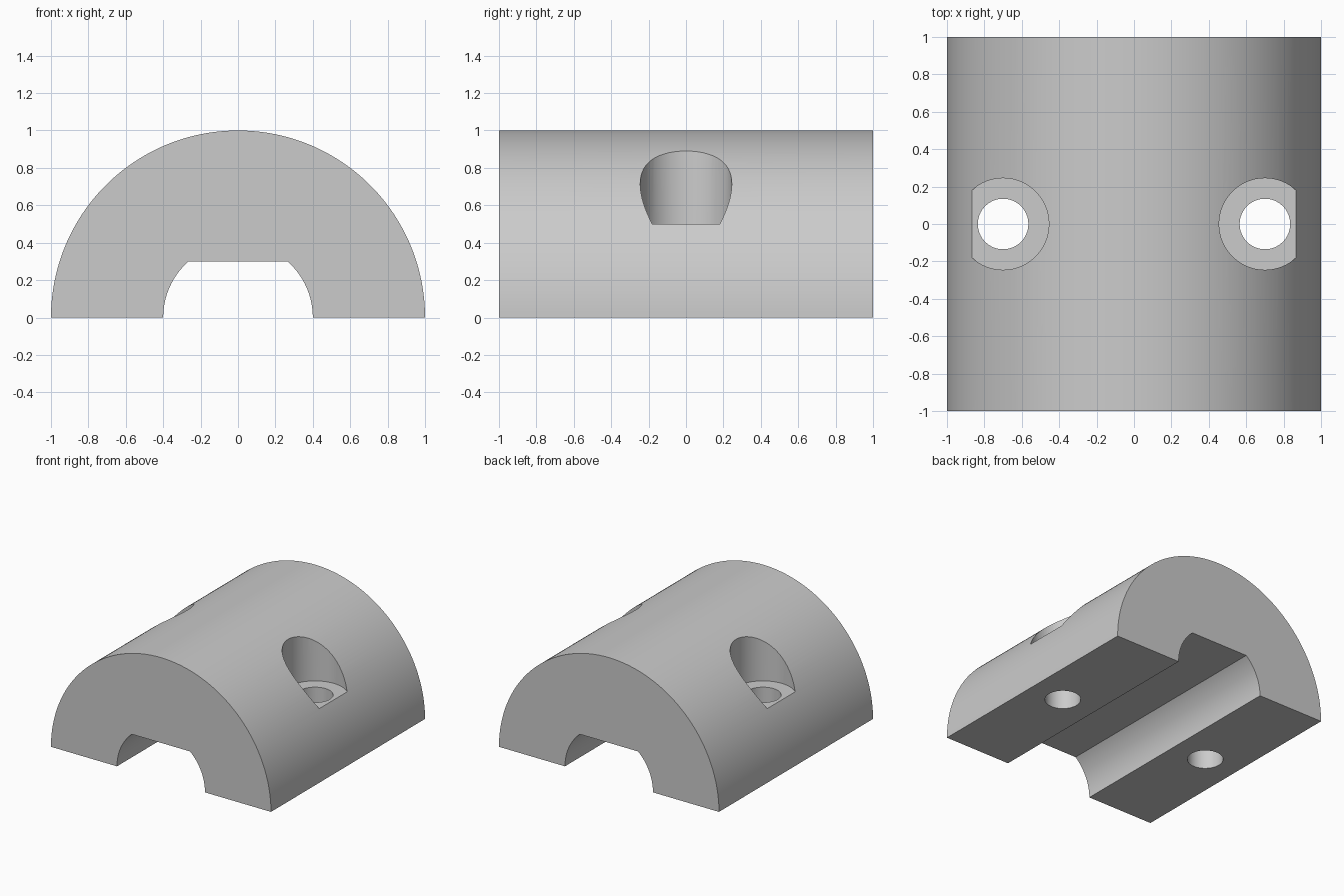
import bpy
import bmesh
import math
from mathutils import Matrix

cube = bpy.data.objects.get("Cube")
if cube:
    bpy.data.objects.remove(cube, do_unlink=True)

OUTER_R, BORE_R, BORE_TOP = 1.0, 0.4, 0.3
HALF_LENGTH = 1.0
HOLE_X, HOLE_R = 0.7, 0.135
RECESS_R, RECESS_Z = 0.245, 0.5

grey = bpy.data.materials.new("plain grey")
grey.use_nodes = True
colour = (0.6, 0.6, 0.6, 1)
grey.diffuse_color = colour
grey.node_tree.nodes["Principled BSDF"].inputs["Base Color"].default_value = colour


def add_object(name, bm):
    bmesh.ops.recalc_face_normals(bm, faces=bm.faces[:])
    mesh = bpy.data.meshes.new(name)
    bm.to_mesh(mesh)
    bm.free()
    mesh.materials.append(grey)
    obj = bpy.data.objects.new(name, mesh)
    bpy.context.collection.objects.link(obj)
    return obj


def arc(radius, start, end, steps):
    angles = [start + (end - start) * i / steps for i in range(steps + 1)]
    return [(radius * math.cos(a), radius * math.sin(a)) for a in angles]


def cylinder_cutter(name, x, radius, bottom, top):
    bm = bmesh.new()
    bmesh.ops.create_cone(bm, cap_ends=True, segments=64, radius1=radius,
                          radius2=radius, depth=top - bottom,
                          matrix=Matrix.Translation((x, 0, (top + bottom) / 2)))
    obj = add_object(name, bm)
    obj.hide_render = True
    return obj


# Half-round block with a flat-topped round channel underneath
flat_angle = math.asin(BORE_TOP / BORE_R)
profile = (arc(OUTER_R, 0, math.pi, 96)
           + arc(BORE_R, math.pi, math.pi - flat_angle, 20)
           + arc(BORE_R, flat_angle, 0, 20))
bm = bmesh.new()
face = bm.faces.new([bm.verts.new((x, -HALF_LENGTH, z)) for x, z in profile])
extruded = bmesh.ops.extrude_face_region(bm, geom=[face], use_keep_orig=True)
moved = [g for g in extruded["geom"] if isinstance(g, bmesh.types.BMVert)]
bmesh.ops.translate(bm, verts=moved, vec=(0, 2 * HALF_LENGTH, 0))
block = add_object("half_round_clamp", bm)

# Bolt holes and counterbored recesses on both sides
cutters = []
for side, sign in (("left", 1), ("right", -1)):
    cutters.append(cylinder_cutter(side + "_hole_cutter", sign * HOLE_X, HOLE_R, -0.2, 0.8))
    cutters.append(cylinder_cutter(side + "_recess_cutter", sign * HOLE_X, RECESS_R, RECESS_Z, 1.2))

bpy.ops.object.select_all(action="DESELECT")
block.select_set(True)
bpy.context.view_layer.objects.active = block
for cutter in cutters:
    cut = block.modifiers.new(cutter.name, "BOOLEAN")
    cut.operation = "DIFFERENCE"
    cut.solver = "EXACT"
    cut.object = cutter
    bpy.ops.object.modifier_apply(modifier=cut.name)
    bpy.data.objects.remove(cutter, do_unlink=True)

bpy.ops.object.shade_smooth_by_angle(angle=math.radians(30))
